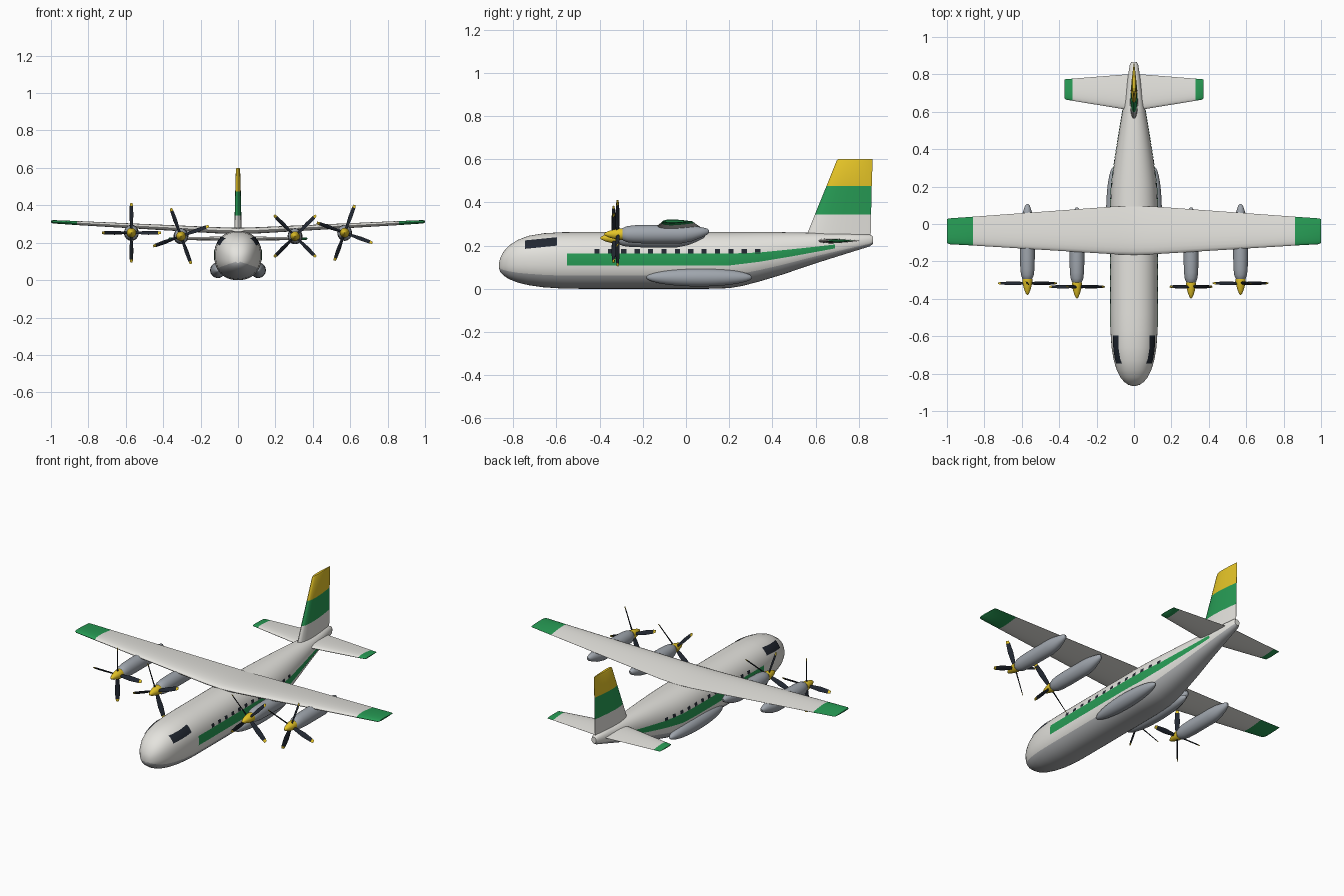
import bpy, bmesh
from math import sin, cos, pi, radians, copysign
from mathutils import Vector

if "Cube" in bpy.data.objects:
    bpy.data.objects.remove(bpy.data.objects["Cube"])


def material(name, r, g, b):
    m = bpy.data.materials.new(name)
    m.diffuse_color = (r, g, b, 1)
    m.use_nodes = True
    m.node_tree.nodes["Principled BSDF"].inputs["Base Color"].default_value = m.diffuse_color
    return m


WHITE = material("off_white", 0.78, 0.77, 0.73)
GREY = material("belly_grey", 0.42, 0.43, 0.44)
STEEL = material("nacelle_grey", 0.35, 0.38, 0.42)
GREEN = material("green", 0.02, 0.33, 0.09)
YELLOW = material("yellow", 0.78, 0.55, 0.02)
DARK = material("dark", 0.015, 0.02, 0.03)


def add_loft(bm, rings, mat=lambda i, j: 0):
    """Skin closed rings, cap both ends; mat(i, j) picks a slot per face."""
    vs = [[bm.verts.new(p) for p in r] for r in rings]
    n = len(vs[0])
    for i in range(len(vs) - 1):
        for j in range(n):
            k = (j + 1) % n
            f = bm.faces.new((vs[i][j], vs[i][k], vs[i + 1][k], vs[i + 1][j]))
            f.material_index = mat(i, j)
    for r, i in ((vs[0], 0), (vs[-1], len(vs) - 2)):
        bm.faces.new(r).material_index = mat(i, 0)


def finish(name, bm, mats, recalc=True, angle=40):
    if recalc:
        bmesh.ops.recalc_face_normals(bm, faces=bm.faces)
    me = bpy.data.meshes.new(name)
    bm.to_mesh(me)
    bm.free()
    for m in mats:
        me.materials.append(m)
    ob = bpy.data.objects.new(name, me)
    bpy.context.collection.objects.link(ob)
    bpy.ops.object.select_all(action='DESELECT')
    ob.select_set(True)
    bpy.context.view_layer.objects.active = ob
    bpy.ops.object.shade_smooth_by_angle(angle=radians(angle))
    return ob


def loft(name, rings, mats, mat=lambda i, j: 0, angle=40):
    bm = bmesh.new()
    add_loft(bm, rings, mat)
    return finish(name, bm, mats, angle=angle)


# Fuselage stations: y, bottom z, top z, half width
BODY = [(-.865, .092, .122, .012), (-.86, .078, .143, .03), (-.845, .062, .172, .052),
        (-.82, .045, .2, .073), (-.78, .029, .226, .093), (-.73, .017, .245, .108),
        (-.66, .007, .257, .12), (-.57, .001, .262, .126), (-.48, 0, .263, .127),
        (.1, 0, .263, .127), (.2, .003, .263, .122), (.26, .013, .263, .115),
        (.34, .034, .263, .104), (.45, .067, .262, .087), (.6, .118, .259, .062),
        (.75, .165, .255, .039), (.85, .196, .251, .023), (.865, .207, .243, .015)]
POW = 2.25


def station(y):
    for a, b in zip(BODY, BODY[1:]):
        if y <= b[0]:
            t = (y - a[0]) / (b[0] - a[0])
            return [p + (q - p) * t for p, q in zip(a, b)]
    return BODY[-1]


def body_ring(y, lo, hi, w, n=48):
    c, h = (lo + hi) / 2, (hi - lo) / 2
    pts = []
    for k in range(n):
        a = 2 * pi * k / n
        sx, sz = (copysign(abs(v) ** (2 / POW), v) for v in (cos(a), sin(a)))
        pts.append((w * sx, y, c + h * sz))
    return pts


# belly faces are the lowest part of each ring
loft("fuselage", [body_ring(*s) for s in BODY], [WHITE, GREY],
     lambda i, j: 1 if 28 <= j <= 43 else 0)


def patch(bm, side, path, rows=4, steps=6, off=0.002):
    """Paint strip lying on the body; path points are (y, low z, high z)."""
    cols = []
    for a, b in zip(path, path[1:]):
        cols += [[p + (q - p) * s / steps for p, q in zip(a, b)] for s in range(steps)]
    cols.append(path[-1])
    grid = []
    for y, z0, z1 in cols:
        _, lo, hi, w = station(y)
        c, h = (lo + hi) / 2, (hi - lo) / 2
        col = []
        for r in range(rows + 1):
            z = z0 + (z1 - z0) * r / rows
            t = min(abs((z - c) / (h + off)), 1)
            col.append(bm.verts.new((side * (w + off) * (1 - t ** POW) ** (1 / POW), y, z)))
        grid.append(col)
    for a, b in zip(grid, grid[1:]):
        for r in range(rows):
            f = bm.faces.new((a[r], b[r], b[r + 1], a[r + 1]))
            f.normal_update()
            if f.normal.x * side < 0:
                f.normal_flip()


# Stripe, cabin windows and cockpit windows on both sides
stripe, cabin, cockpit = bmesh.new(), bmesh.new(), bmesh.new()
for s in (-1, 1):
    patch(stripe, s, [(-.55, .108, .163), (.2, .108, .163), (.34, .125, .168),
                      (.5, .152, .184), (.69, .187, .205)], steps=10)
    for k in range(13):
        y = -.412 + .062 * k
        patch(cabin, s, [(y - .012, .164, .184), (y + .012, .164, .184)], 2, 2)
    patch(cockpit, s, [(-.745, .185, .224), (-.597, .2, .239)], off=0.003)
finish("side_stripes", stripe, [GREEN], False)
finish("cabin_windows", cabin, [DARK], False)
finish("cockpit_windows", cockpit, [DARK], False)


def airfoil(le, te, thick, place, n=12):
    """Symmetric airfoil ring; place(y, h) puts chord point and height in space."""
    c = te - le
    def half(u):
        return 5 * thick * (.2969 * u ** .5 - .126 * u - .3516 * u * u
                            + .2843 * u ** 3 - .1 * u ** 4)
    us = [(1 - cos(pi * k / n)) / 2 for k in range(n + 1)]
    up = [place(le + u * c, half(u)) for u in reversed(us)]
    return up + [place(le + u * c, -half(u)) for u in us[1:]]


def flying_surface(name, stations):
    """Full-span surface from half-span stations (x, le, te, z, thickness)."""
    full = [(-s[0],) + s[1:] for s in reversed(stations) if s[0] > 0] + stations
    rings = [airfoil(le, te, th, lambda y, h, x=x, z=z: (x, y, z + h))
             for x, le, te, z, th in full]
    last = len(full) - 2
    edge = 1
    loft(name, rings, [WHITE, GREEN],
         lambda i, j: 1 if i <= edge or i >= last - edge else 0)


flying_surface("wing", [(0, -.165, .094, .263, .034), (.1, -.162, .094, .266, .034),
                        (.86, -.115, .039, .305, .022), (.99, -.108, .03, .312, .018),
                        (1, -.1, .026, .313, .008)])
flying_surface("tailplane", [(0, .605, .803, .222, .024), (.33, .659, .777, .222, .015),
                             (.366, .665, .774, .222, .013), (.371, .672, .771, .222, .005)])

# Fin with white, green and yellow bands
fin = [(.235, .553, .855, .042), (.345, .597, .857, .036), (.475, .65, .86, .03),
       (.592, .697, .864, .023), (.6, .704, .864, .015)]
loft("fin", [airfoil(le, te, th, lambda y, h, z=z: (h, y, z)) for z, le, te, th in fin],
     [WHITE, GREEN, YELLOW], lambda i, j: min(i, 2))

# Landing gear sponsons
for s, side in ((-1, "left"), (1, "right")):
    bm = bmesh.new()
    bmesh.ops.create_uvsphere(bm, u_segments=32, v_segments=20, radius=1)
    for v in bm.verts:
        v.co = (s * .108 + v.co.x * .041, .061 + v.co.z * .245, .053 + v.co.y * .042)
    finish(side + "_sponson", bm, [STEEL])


def circle_ring(x, y, z, rx, rz, n=28):
    return [(x + rx * cos(2 * pi * k / n), y, z + rz * sin(2 * pi * k / n)) for k in range(n)]


def propeller(name, x, y, z, turn):
    bm = bmesh.new()
    secs = [(.012, .014, .010, 55), (.04, .022, .007, 50), (.09, .029, .005, 43),
            (.143, .022, .003, 36), (.158, .014, .002, 34)]
    for b in range(4):
        a = radians(turn + 90 * b)
        rad, tan, ax = Vector((cos(a), 0, sin(a))), Vector((-sin(a), 0, cos(a))), Vector((0, 1, 0))
        rings = []
        for r, c, t, p in secs:
            p = radians(p)
            ch, nm = tan * cos(p) + ax * sin(p), ax * cos(p) - tan * sin(p)
            o = Vector((x, y, z)) + rad * r
            rings.append([o + ch * (c / 2 * cos(pi * k / 4)) + nm * (t / 2 * sin(pi * k / 4))
                          for k in range(8)])
        add_loft(bm, rings, lambda i, j: 1 if i == 3 else 0)
    finish(name, bm, [DARK, YELLOW])


# Nacelle sections: y, radius, z shift
POD = [(-.315, .024, 0), (-.308, .03, 0), (-.29, .037, 0), (-.26, .041, 0), (-.2, .043, 0),
       (-.04, .043, 0), (.01, .036, .003), (.05, .025, .008), (.08, .014, .012), (.088, .006, .013)]
CONE = [(-.397, .002), (-.392, .007), (-.375, .015), (-.35, .022), (-.33, .026), (-.313, .026)]

# Four engines: name, x, y shift, z, propeller angle
for name, x, dy, z, turn in (("outer_left", -.57, .018, .253, 0), ("inner_left", -.305, 0, .235, 20),
                             ("inner_right", .305, 0, .235, 45), ("outer_right", .57, .018, .253, 70)):
    loft(name + "_nacelle", [circle_ring(x, y + dy, z + s, r * .92, r) for y, r, s in POD], [STEEL])
    loft(name + "_spinner", [circle_ring(x, y + dy, z, r, r) for y, r in CONE], [YELLOW])
    propeller(name + "_propeller", x, -.335 + dy, z, turn)
